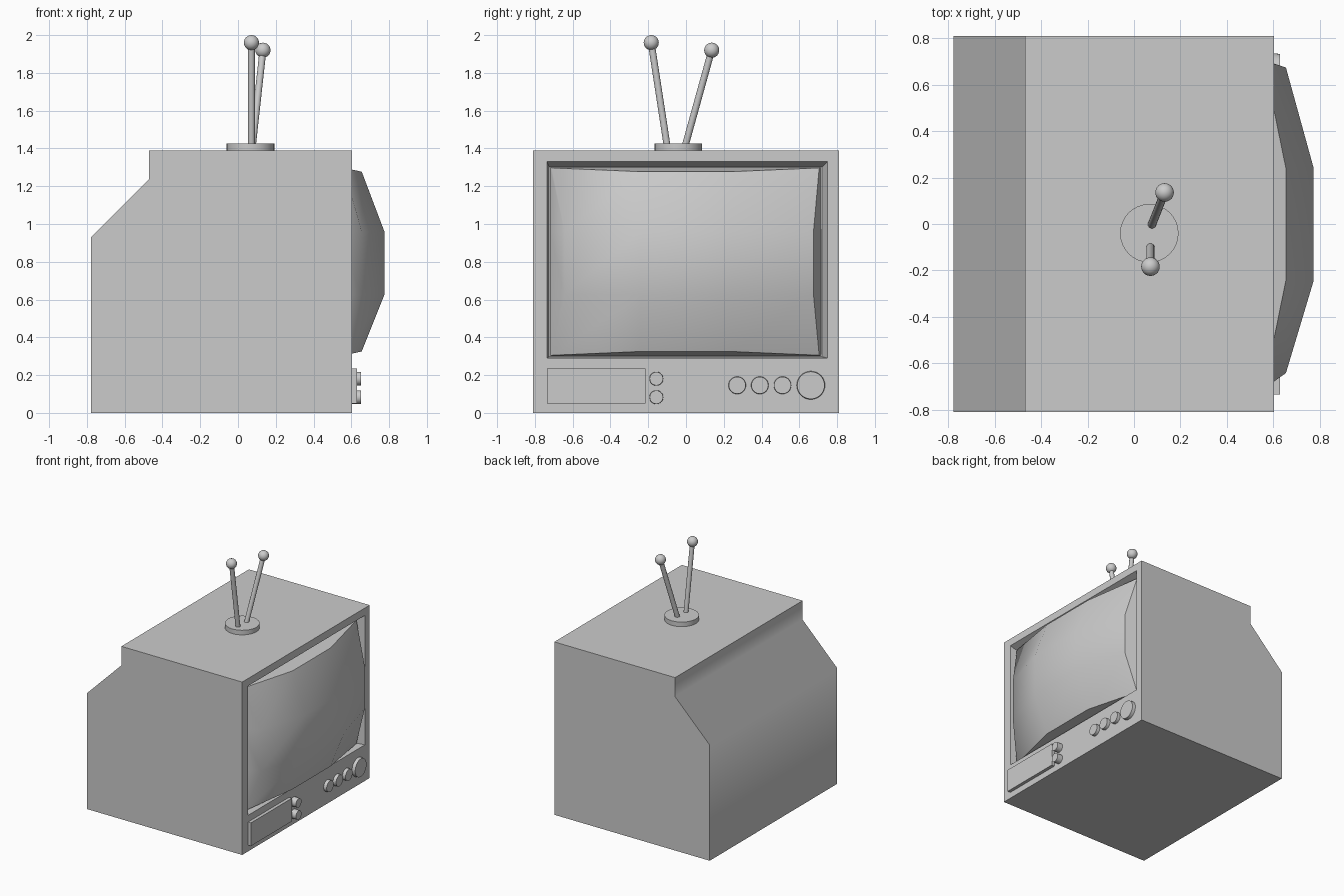
import bpy, bmesh, math
from mathutils import Vector

if "Cube" in bpy.data.objects:
    bpy.data.objects.remove(bpy.data.objects["Cube"])


def finish(name, bm, angle=40):
    bmesh.ops.recalc_face_normals(bm, faces=bm.faces)
    mesh = bpy.data.meshes.new(name)
    bm.to_mesh(mesh)
    bm.free()
    ob = bpy.data.objects.new(name, mesh)
    bpy.context.collection.objects.link(ob)
    bpy.ops.object.select_all(action='DESELECT')
    ob.select_set(True)
    bpy.context.view_layer.objects.active = ob
    bpy.ops.object.shade_smooth_by_angle(angle=math.radians(angle))
    return ob


def rod(name, start, end, r1, r2=None, sides=24):
    """Capped cylinder or cone running from start to end."""
    start, end = Vector(start), Vector(end)
    axis = end - start
    bm = bmesh.new()
    bmesh.ops.create_cone(bm, cap_ends=True, segments=sides, radius1=r1,
                          radius2=r1 if r2 is None else r2, depth=axis.length)
    bm.transform(axis.to_track_quat('Z', 'Y').to_matrix().to_4x4())
    bmesh.ops.translate(bm, verts=bm.verts, vec=(start + end) / 2)
    return finish(name, bm)


# Cabinet: side profile extruded across y, with a sloped screen recess
FRONT = 0.604
profile = [(-0.778, 0), (FRONT, 0), (FRONT, 1.39), (-0.47, 1.39),
           (-0.47, 1.237), (-0.778, 0.93)]
bm = bmesh.new()
side = bm.faces.new([bm.verts.new((x, -0.81, z)) for x, z in profile])
ext = bmesh.ops.extrude_face_region(bm, geom=[side], use_keep_orig=True)
bmesh.ops.translate(bm, vec=(0, 1.62, 0),
                    verts=[g for g in ext['geom'] if isinstance(g, bmesh.types.BMVert)])
bmesh.ops.recalc_face_normals(bm, faces=bm.faces)
front = next(f for f in bm.faces if all(abs(v.co.x - FRONT) < 1e-4 for v in f.verts))
for x, y0, y1, z0, z1 in [(FRONT, -0.735, 0.75, 0.29, 1.33),
                          (0.535, -0.725, 0.72, 0.298, 1.302)]:
    bmesh.ops.inset_individual(bm, faces=[front], thickness=0.01)
    mid = front.calc_center_median()
    for v in front.verts:
        v.co = (x, y1 if v.co.y > mid.y else y0, z1 if v.co.z > mid.z else z0)
finish("cabinet", bm, 50)

# Picture tube: 3 x 3 bulged panel with a skirt back into the recess
Y, YE = (-0.71, -0.243, 0.24, 0.705), (-0.643, 0.675)
Z, ZE = (0.305, 0.625, 0.96, 1.297), (0.325, 1.277)
bm = bmesh.new()
grid = []
for i in range(4):
    row = []
    for j in range(4):
        yb, zb = i in (0, 3), j in (0, 3)
        x = 0.56 if yb and zb else 0.655 if yb or zb else 0.775
        y = YE[i // 3] if yb and not zb else Y[i]
        z = ZE[j // 3] if zb and not yb else Z[j]
        row.append(bm.verts.new((x, y, z)))
    grid.append(row)
for i in range(3):
    for j in range(3):
        bm.faces.new((grid[i][j], grid[i + 1][j], grid[i + 1][j + 1], grid[i][j + 1]))
rim = [e for e in bm.edges if e.is_boundary]
place = {v: (0.53, Y[i], Z[j]) for i, row in enumerate(grid) for j, v in enumerate(row)}
skirt = bmesh.ops.extrude_edge_only(bm, edges=rim)
for v in [g for g in skirt['geom'] if isinstance(g, bmesh.types.BMVert)]:
    src = min((w for e in v.link_edges for w in [e.other_vert(v)] if w in place),
              key=lambda w: (w.co - v.co).length)
    co = place[src]
    v.co = (co[0], -0.72 if co[1] < -0.5 else 0.715 if co[1] > 0.5 else co[1],
            0.299 if co[2] < 0.4 else 1.301 if co[2] > 1.2 else co[2])
finish("screen", bm, 50)

# Control panel plate
bm = bmesh.new()
bmesh.ops.create_cube(bm, size=1)
for v in bm.verts:
    v.co = (0.595 if v.co.x < 0 else 0.63, -0.735 if v.co.y < 0 else -0.215,
            0.05 if v.co.z < 0 else 0.236)
finish("control_panel", bm)

# Knobs: name, y, z, radius, front x
for name, y, z, r, x in [("small_knob_upper", -0.157, 0.181, 0.037, 0.65),
                         ("small_knob_lower", -0.157, 0.083, 0.037, 0.65),
                         ("dial_1", 0.271, 0.146, 0.047, 0.63),
                         ("dial_2", 0.391, 0.146, 0.047, 0.63),
                         ("dial_3", 0.511, 0.146, 0.047, 0.63),
                         ("tuning_dial", 0.661, 0.146, 0.076, 0.63)]:
    rod(name, (0.595, y, z), (x, y, z), r, r * 0.95, 32)

# Antenna base, rods and ball tips
rod("antenna_base", (0.066, -0.04, 1.385), (0.066, -0.04, 1.427), 0.126, sides=32)
for n, (a, b) in enumerate([((0.071, -0.098, 1.40), (0.071, -0.184, 1.96)),
                            ((0.075, -0.008, 1.40), (0.132, 0.136, 1.92))], 1):
    rod(f"antenna_rod_{n}", a, b, 0.018, sides=16)
    bm = bmesh.new()
    bmesh.ops.create_uvsphere(bm, u_segments=24, v_segments=12, radius=0.04)
    bmesh.ops.translate(bm, verts=bm.verts, vec=b)
    finish(f"antenna_tip_{n}", bm)
